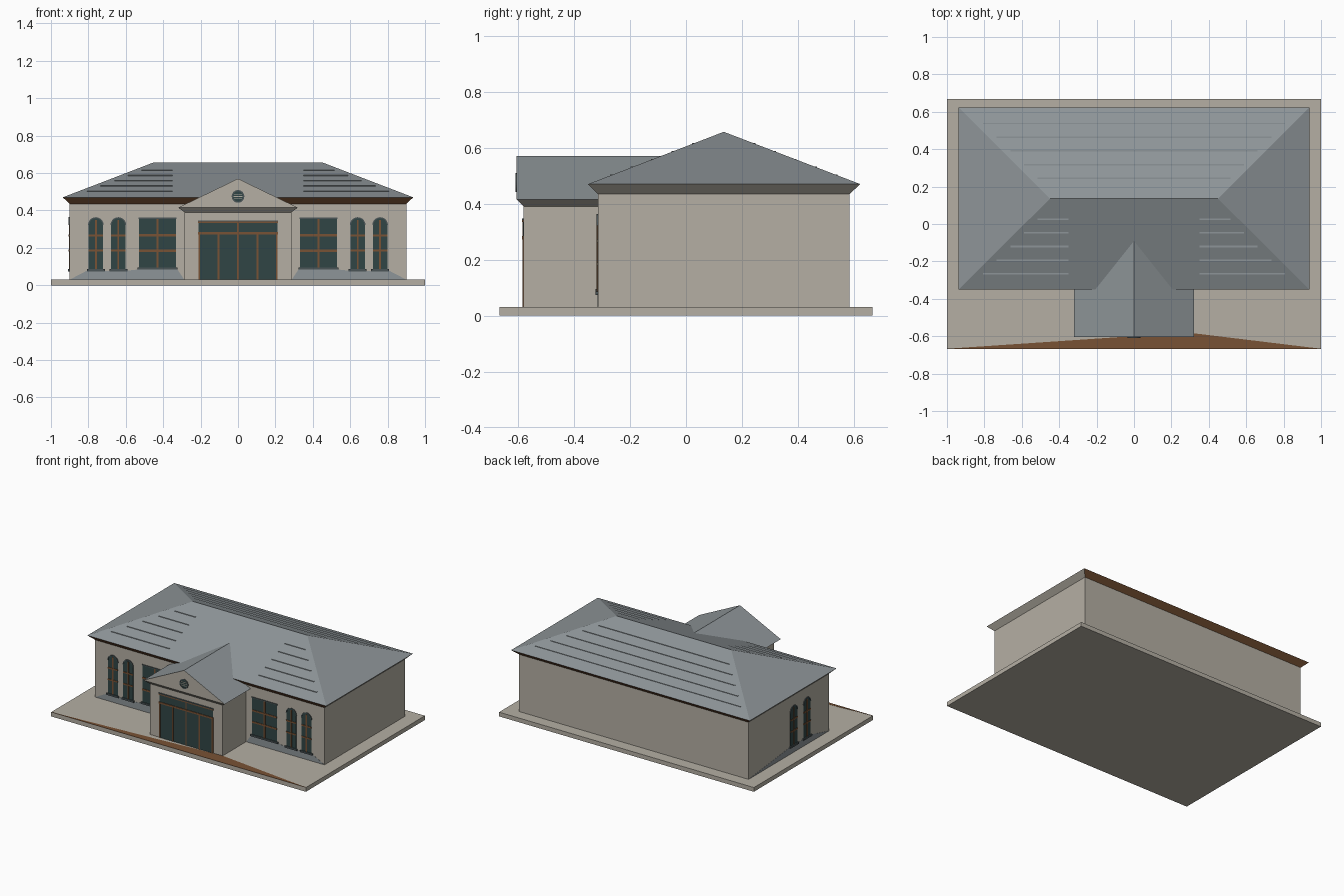
import bpy, bmesh, math

if "Cube" in bpy.data.objects:
    bpy.data.objects.remove(bpy.data.objects["Cube"])

def material(name, rgb):
    m = bpy.data.materials.new(name)
    m.diffuse_color = (*rgb, 1)
    m.use_nodes = True
    m.node_tree.nodes["Principled BSDF"].inputs["Base Color"].default_value = m.diffuse_color
    return m

STONE = material("warm stone", (0.46, 0.43, 0.37))
SLATE = material("grey slate", (0.27, 0.30, 0.315))
WOOD = material("brown wood", (0.19, 0.085, 0.035))
GLASS = material("dark teal glass", (0.03, 0.06, 0.06))
SILL = material("dark slate sill", (0.07, 0.09, 0.095))

def finish(name, bm, *mats):
    bmesh.ops.recalc_face_normals(bm, faces=bm.faces)
    me = bpy.data.meshes.new(name)
    bm.to_mesh(me)
    bm.free()
    for m in mats:
        me.materials.append(m)
    ob = bpy.data.objects.new(name, me)
    bpy.context.collection.objects.link(ob)
    return ob

def solid(bm, verts, faces):
    vs = [bm.verts.new(v) for v in verts]
    return [bm.faces.new([vs[i] for i in f]) for f in faces]

def extrude(bm, ring_a, ring_b):
    n = len(ring_a)
    solid(bm, ring_a + ring_b, [list(range(n)), list(range(n, 2 * n))] +
          [[i, (i + 1) % n, n + (i + 1) % n, n + i] for i in range(n)])

def rect(x0, x1, y0, y1, z):
    return [(x0, y0, z), (x1, y0, z), (x1, y1, z), (x0, y1, z)]

def block(name, x, y0, y1, z0, z1, mat):
    bm = bmesh.new()
    extrude(bm, rect(-x, x, y0, y1, z0), rect(-x, x, y0, y1, z1))
    return finish(name, bm, mat)

# Main masses
block("ground_slab", 1, -0.667, 0.667, 0, 0.03, STONE)
block("main_walls", 0.9, -0.315, 0.585, 0.03, 0.436, STONE)
block("porch_walls", 0.285, -0.58, -0.31, 0.03, 0.39, STONE)

# Earth coloured patch in front of the porch
bm = bmesh.new()
tri = [(-1, -0.667), (1, -0.667), (0.285, -0.58)]
extrude(bm, [(x, y, 0.028) for x, y in tri], [(x, y, 0.0315) for x, y in tri])
finish("front_path", bm, WOOD)

# Hipped roof with sloping eaves: brown at front and back, stone at the sides
bm = bmesh.new()
low, high = rect(-0.9, 0.9, -0.315, 0.585, 0.435), rect(-0.937, 0.937, -0.35, 0.623, 0.47)
faces = solid(bm, low + high + [(-0.45, 0.135, 0.657), (0.45, 0.135, 0.657)],
              [(0, 1, 2, 3), (0, 1, 5, 4), (2, 3, 7, 6), (1, 2, 6, 5), (3, 0, 4, 7),
               (4, 5, 9, 8), (6, 7, 8, 9), (5, 6, 9), (7, 4, 8)])
for i, f in enumerate(faces):
    f.material_index = 1 if i in (1, 2) else 0 if i < 5 else 2
finish("main_roof", bm, STONE, WOOD, SLATE)

# Gabled porch roof with stone gable and eaves
bm = bmesh.new()
faces = solid(bm, rect(-0.285, 0.285, -0.58, -0.31, 0.39) + rect(-0.32, 0.32, -0.605, -0.31, 0.415)
              + [(0, -0.605, 0.57), (0, -0.08, 0.57)],
              [(0, 1, 2, 3), (0, 1, 5, 4), (1, 2, 6, 5), (3, 0, 4, 7), (4, 5, 8),
               (2, 3, 7, 9, 6), (5, 6, 9, 8), (7, 4, 8, 9)])
for f in faces[6:]:
    f.material_index = 1
finish("porch_roof", bm, STONE, SLATE)

# Thin slate course steps: short runs at the front, full runs at the back
bm = bmesh.new()
SLOPE = 0.187 / 0.486
for i in range(5):
    d = 0.105 + 0.073 * i
    end = 0.41 + d
    z = 0.657 - SLOPE * d
    for side, spans in ((-1, ((-end, -0.35), (0.35, end))), (1, ((-end, end),))):
        prof = [(d, z), (d + 0.009, z), (d + 0.009, z - SLOPE * 0.009 - 0.001)]
        for a, b in spans:
            extrude(bm, [(a, 0.135 + side * p, q) for p, q in prof],
                    [(b, 0.135 + side * p, q) for p, q in prof])
finish("roof_course_steps", bm, SLATE)

# Wall-mounted plates: (u, z) outlines placed on a wall
def front(u, z, d): return (u, -0.315 - d, z)
def left(u, z, d): return (-0.9 - d, u, z)
def porch(u, z, d): return (u, -0.58 - d, z)
def gable(u, z, d): return (u, -0.605 - d, z)

def plate(bm, wall, pts, depth):
    extrude(bm, [wall(u, z, -0.001) for u, z in pts], [wall(u, z, depth) for u, z in pts])

def bar(bm, wall, u0, u1, z0, z1, depth):
    plate(bm, wall, [(u0, z0), (u1, z0), (u1, z1), (u0, z1)], depth)

def arc(cu, cz, r, a0, a1, n):
    return [(cu + r * math.cos(math.radians(a0 + (a1 - a0) * i / n)),
             cz + r * math.sin(math.radians(a0 + (a1 - a0) * i / n))) for i in range(n + 1)]

glass, wood, sill = bmesh.new(), bmesh.new(), bmesh.new()

def arched_window(wall, c):
    r = 0.039
    plate(glass, wall, [(c - r, 0.085), (c + r, 0.085)] + arc(c, 0.322, r, 0, 180, 10), 0.002)
    outer, inner = arc(c, 0.322, r + 0.003, 0, 180, 10), arc(c, 0.322, r - 0.003, 0, 180, 10)
    for i in range(10):
        plate(sill, wall, [outer[i], outer[i + 1], inner[i + 1], inner[i]], 0.005)
    bar(wood, wall, c - 0.005, c + 0.005, 0.085, 0.35, 0.004)
    for z in (0.185, 0.267):
        bar(wood, wall, c - r, c + r, z - 0.005, z + 0.005, 0.005)
    bar(sill, wall, c - r - 0.009, c + r + 0.009, 0.074, 0.086, 0.009)

def wide_window(wall, c):
    w = 0.098
    bar(glass, wall, c - w, c + w, 0.09, 0.36, 0.002)
    bar(wood, wall, c - 0.006, c + 0.006, 0.09, 0.36, 0.004)
    for z in (0.185, 0.267):
        bar(wood, wall, c - w, c + w, z - 0.006, z + 0.006, 0.005)
    bar(sill, wall, c - w - 0.003, c + w + 0.003, 0.355, 0.362, 0.005)
    bar(sill, wall, c - w - 0.009, c + w + 0.009, 0.083, 0.095, 0.009)

for s in (-1, 1):
    wide_window(front, 0.43 * s)
    for c in (0.64, 0.76):
        arched_window(front, c * s)
for c in (0.078, -0.07):
    arched_window(left, c)

# Glazed entrance with transom
bar(glass, porch, -0.21, 0.21, 0.03, 0.34, 0.002)
for u in (-0.207, -0.105, 0, 0.105, 0.207):
    bar(wood, porch, u - 0.005, u + 0.005, 0.03, 0.34 if u == 0 else 0.28, 0.004)
bar(wood, porch, -0.213, 0.213, 0.272, 0.284, 0.006)
bar(wood, porch, -0.213, 0.213, 0.334, 0.341, 0.006)
bar(sill, porch, -0.213, 0.213, 0.341, 0.347, 0.007)

# Round louvred gable vent
plate(glass, gable, arc(0, 0.475, 0.032, 0, 345, 23), 0.002)
outer, inner = arc(0, 0.475, 0.034, 0, 360, 24), arc(0, 0.475, 0.027, 0, 360, 24)
for i in range(24):
    plate(sill, gable, [outer[i], outer[i + 1], inner[i + 1], inner[i]], 0.004)
slats = bmesh.new()
for z in (-0.012, 0, 0.012):
    w = math.sqrt(0.025 ** 2 - z * z)
    bar(slats, gable, -w, w, 0.473 + z, 0.477 + z, 0.004)
finish("vent_slats", slats, STONE)

finish("window_glass", glass, GLASS)
finish("window_frames", wood, WOOD)
finish("window_sills", sill, SILL)

# Slate coloured plinth panels beneath the windows
bm = bmesh.new()
for s in (-1, 1):
    plate(bm, front, [(0.9 * s, 0.03), (0.81 * s, 0.077), (0.6 * s, 0.077),
                      (0.53 * s, 0.085), (0.325 * s, 0.087), (0.287 * s, 0.03)], 0.001)
plate(bm, left, [(0.585, 0.03), (0.125, 0.08), (-0.12, 0.08), (-0.315, 0.03)], 0.001)
finish("plinth_panels", bm, SLATE)
